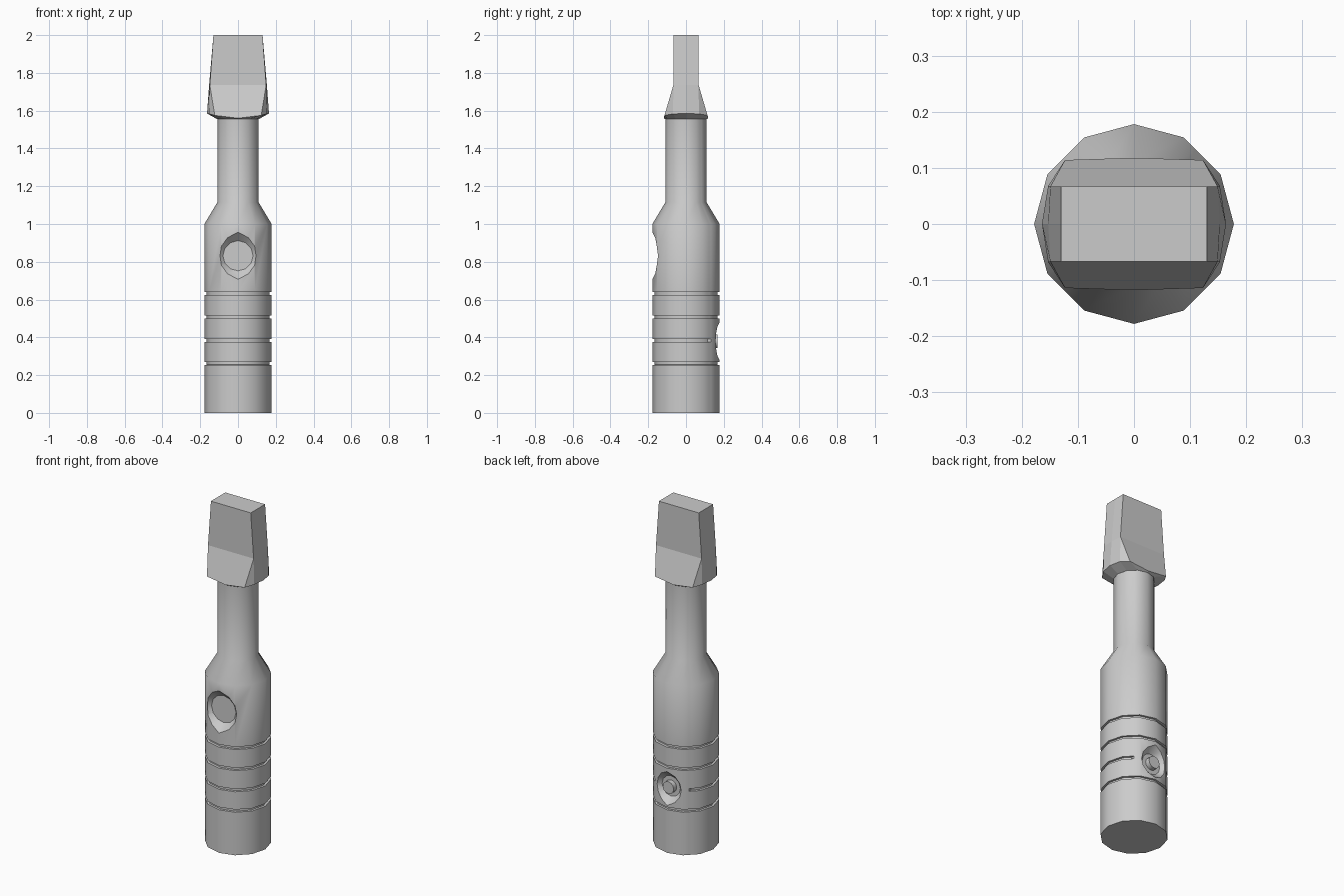
import bpy, bmesh
from math import sin, cos, radians, pi
from mathutils import Matrix

cube = bpy.data.objects.get("Cube")
if cube:
    bpy.data.objects.remove(cube)

grey = bpy.data.materials.new("light_grey")
grey.use_nodes = True
COLOUR = (0.6, 0.6, 0.6, 1)
grey.diffuse_color = COLOUR
grey.node_tree.nodes["Principled BSDF"].inputs["Base Color"].default_value = COLOUR


def finish(name, bm):
    """Turn a bmesh into a linked object."""
    bmesh.ops.remove_doubles(bm, verts=bm.verts, dist=0.0005)
    bmesh.ops.recalc_face_normals(bm, faces=bm.faces)
    mesh = bpy.data.meshes.new(name)
    bm.to_mesh(mesh)
    bm.free()
    mesh.materials.append(grey)
    obj = bpy.data.objects.new(name, mesh)
    bpy.context.collection.objects.link(obj)
    return obj


def loft(name, rings):
    """Skin a stack of equal-length rings and cap both ends."""
    bm = bmesh.new()
    rows = [[bm.verts.new(p) for p in ring] for ring in rings]
    n = len(rows[0])
    for low, high in zip(rows, rows[1:]):
        for i in range(n):
            j = (i + 1) % n
            bm.faces.new((low[i], low[j], high[j], high[i]))
    bm.faces.new(rows[0])
    bm.faces.new(rows[-1])
    return finish(name, bm)


def smooth(obj, angle):
    bpy.ops.object.select_all(action="DESELECT")
    obj.select_set(True)
    bpy.context.view_layer.objects.active = obj
    bpy.ops.object.shade_smooth_by_angle(angle=radians(angle))


def cone_y(name, r_out, r_in, y_out, y_in, z):
    """Twelve-sided cone lying along y."""
    def ring(r, y):
        return [(r * cos(i * pi / 6), y, z + r * sin(i * pi / 6)) for i in range(12)]
    return loft(name, [ring(r_out, y_out), ring(r_in, y_in)])


# Turned handle: twelve sides, plus extra columns where one groove stops short
R, NECK, GROOVE = 0.178, 0.109, 0.166
columns = sorted(list(range(0, 360, 30)) + [45, 50, 130, 135])


def turned(r, z, gap=False):
    ring = []
    for a in columns:
        radius = R if gap and 50 <= a <= 130 else r
        chord = cos(pi / 12) / cos(radians(a % 30 - 15))
        ring.append((radius * chord * cos(radians(a)), radius * chord * sin(radians(a)), z))
    return ring


rings = [turned(R, 0)]
for z, gap in ((0.262, False), (0.383, True), (0.508, False), (0.632, False)):
    low, high = z - 0.008, z + 0.008
    rings += [turned(R, low)]
    rings += [turned(GROOVE, low + 0.001, gap), turned(GROOVE, high - 0.001, gap)]
    rings += [turned(R, high)]
rings += [turned(R, 1.0), turned(NECK, 1.115), turned(NECK, 1.565)]
handle = loft("handle", rings)

# Conical recesses: thumb hollow in front, button well at the back
for cutter in (cone_y("thumb_cutter", 0.147, 0.08, -0.2, -0.133, 0.832),
               cone_y("button_cutter", 0.122, 0.06, 0.2, 0.138, 0.38)):
    cut = handle.modifiers.new("recess", "BOOLEAN")
    cut.operation = "DIFFERENCE"
    cut.solver = "EXACT"
    cut.object = cutter
    bpy.context.view_layer.objects.active = handle
    bpy.ops.object.modifier_apply(modifier=cut.name)
    bpy.data.objects.remove(cutter)
smooth(handle, 33)

# Button in the back well
button = cone_y("button", 0.036, 0.036, 0.166, 0.13, 0.38)
smooth(button, 33)


# Flattened head: each ring is one mirrored quarter (side, shoulder, corner, centre)
def quarter_ring(side, shoulder, corner, centre):
    q = [side, shoulder, corner, centre]
    left = [(-x, y, z) for x, y, z in reversed(q[:3])]
    back = q + left
    front = [(x, -y, z) for x, y, z in reversed(back[1:-1])]
    return back + front


def blade_ring(x, y, z, bulge):
    return quarter_ring((x + bulge, 0, z), (x, y, z), (x, y, z), (0, y, z))


circle = [(0.11 * cos(i * pi / 6), 0.11 * sin(i * pi / 6), 1.555) for i in range(4)]
loft("head", [
    quarter_ring(*circle),
    quarter_ring((0.164, 0, 1.585), (0.153, 0.068, 1.583),
                 (0.123, 0.114, 1.575), (0, 0.118, 1.56)),
    blade_ring(0.149, 0.067, 1.735, 0.004),
    blade_ring(0.13, 0.067, 2.0, 0),
])
